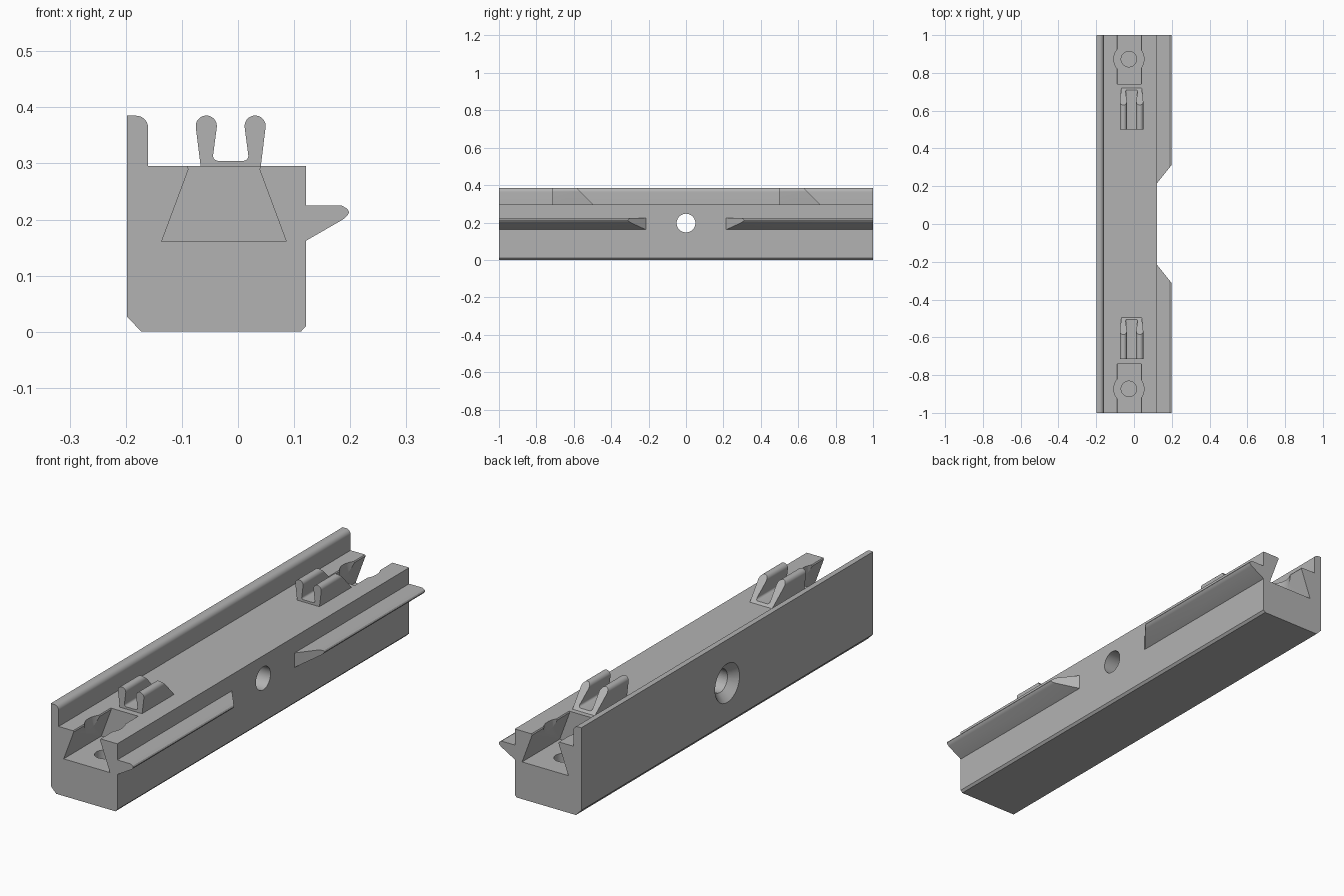
import bpy, bmesh, math
from mathutils import Matrix

old = bpy.data.objects.get("Cube")
if old:
    bpy.data.objects.remove(old, do_unlink=True)

grey = bpy.data.materials.new("plain grey")
grey.use_nodes = True
grey.diffuse_color = (0.45, 0.45, 0.45, 1)
grey.node_tree.nodes["Principled BSDF"].inputs["Base Color"].default_value = (0.45, 0.45, 0.45, 1)


def make_object(name, bm):
    bmesh.ops.recalc_face_normals(bm, faces=bm.faces)
    mesh = bpy.data.meshes.new(name)
    bm.to_mesh(mesh)
    bm.free()
    mesh.materials.append(grey)
    obj = bpy.data.objects.new(name, mesh)
    bpy.context.collection.objects.link(obj)
    return obj


def arc(cx, cz, r, start, end, steps=10):
    angles = [math.radians(start + (end - start) * i / steps) for i in range(steps + 1)]
    return [(cx + r * math.cos(a), cz + r * math.sin(a)) for a in angles]


def prism(name, profile, front, back):
    """Extrude an (x, z) profile along y; front and back are functions of (x, z)."""
    bm = bmesh.new()
    a = [bm.verts.new((x, front(x, z), z)) for x, z in profile]
    b = [bm.verts.new((x, back(x, z), z)) for x, z in profile]
    bm.faces.new(a)
    bm.faces.new(b[::-1])
    for i in range(len(a)):
        j = (i + 1) % len(a)
        bm.faces.new((a[i], a[j], b[j], b[i]))
    return make_object(name, bm)


def cylinder(name, r1, r2, depth, location, axis="Z"):
    bm = bmesh.new()
    turn = Matrix.Rotation(math.radians(90), 4, "Y") if axis == "X" else Matrix()
    bmesh.ops.create_cone(bm, cap_ends=True, segments=48, radius1=r1, radius2=r2,
                          depth=depth, matrix=Matrix.Translation(location) @ turn)
    return make_object(name, bm)


def cut(obj, cutters):
    for c in cutters:
        c.hide_render = True
        mod = obj.modifiers.new("cut", "BOOLEAN")
        mod.operation, mod.solver, mod.object = "DIFFERENCE", "EXACT", c
    graph = bpy.context.evaluated_depsgraph_get()
    mesh = bpy.data.meshes.new_from_object(obj.evaluated_get(graph))
    obj.modifiers.clear()
    obj.data = mesh
    for c in cutters:
        bpy.data.objects.remove(c, do_unlink=True)


def at(value):
    return lambda x, z: value


# Long bar with a rounded fence along one side
body_profile = [(-0.198, 0.027), (-0.172, 0), (0.112, 0), (0.121, 0.01),
                (0.121, 0.295), (-0.16, 0.295)]
body_profile += arc(-0.182, 0.363, 0.022, 0, 90) + [(-0.198, 0.385)]
body = prism("body", body_profile, at(-1), at(1))

# Cross hole, countersunk on the fence side
cutters = [cylinder("cross_hole", 0.05, 0.05, 0.6, (0, 0, 0.197), "X"),
           cylinder("countersink", 0.086, 0.046, 0.04, (-0.18, 0, 0.197), "X")]

# Dovetail sockets at both ends with a screw hole and head clearance
SLOT_X, SCREW_Y = -0.025, 0.873
half = [(0.111, 0.161), (0.063, 0.29), (0.066, 0.295), (0.066, 0.33)]
slot = [(SLOT_X + x, z) for x, z in half] + [(SLOT_X - x, z) for x, z in half[::-1]]
for s in (-1, 1):
    cutters += [prism("dovetail", slot, at(s * 0.742), at(s * 1.1)),
                cylinder("head_clearance", 0.08, 0.08, 0.16, (-0.027, s * SCREW_Y, 0.2415)),
                cylinder("screw_hole", 0.041, 0.041, 0.2, (-0.027, s * SCREW_Y, 0.14))]
cut(body, cutters)

# Side rails, tapered toward the middle
rail = [(0.115, 0.225), (0.185, 0.225), (0.195, 0.219), (0.198, 0.213),
        (0.195, 0.207), (0.187, 0.2), (0.121, 0.162), (0.115, 0.162)]
rails = [prism(n + "_rail", rail, at(s), lambda x, z, s=s: s * (0.215 + (x - 0.121) * 1.25))
         for n, s in (("front", -1), ("back", 1))]

# Two-pronged clips with a sloping back end
CLIP_X = -0.013
half = [(0.053, 0.29)] + arc(0.0435, 0.3665, 0.0188, -8, 188, 16)
half += arc(0.0225, 0.3135, 0.009, 0, -90, 5)
clip = [(CLIP_X + x, z) for x, z in half] + [(CLIP_X - x, z) for x, z in half[::-1]]
clips = [prism(n + "_clip", clip, at(y), lambda x, z, y=y: y + 0.22 - (z - 0.295))
         for n, y in (("front", -0.715), ("back", 0.5))]

# Smooth the curved surfaces and keep the corners sharp
bpy.ops.object.select_all(action="DESELECT")
for obj in [body] + rails + clips:
    obj.select_set(True)
bpy.context.view_layer.objects.active = body
bpy.ops.object.shade_smooth_by_angle(angle=math.radians(25))
